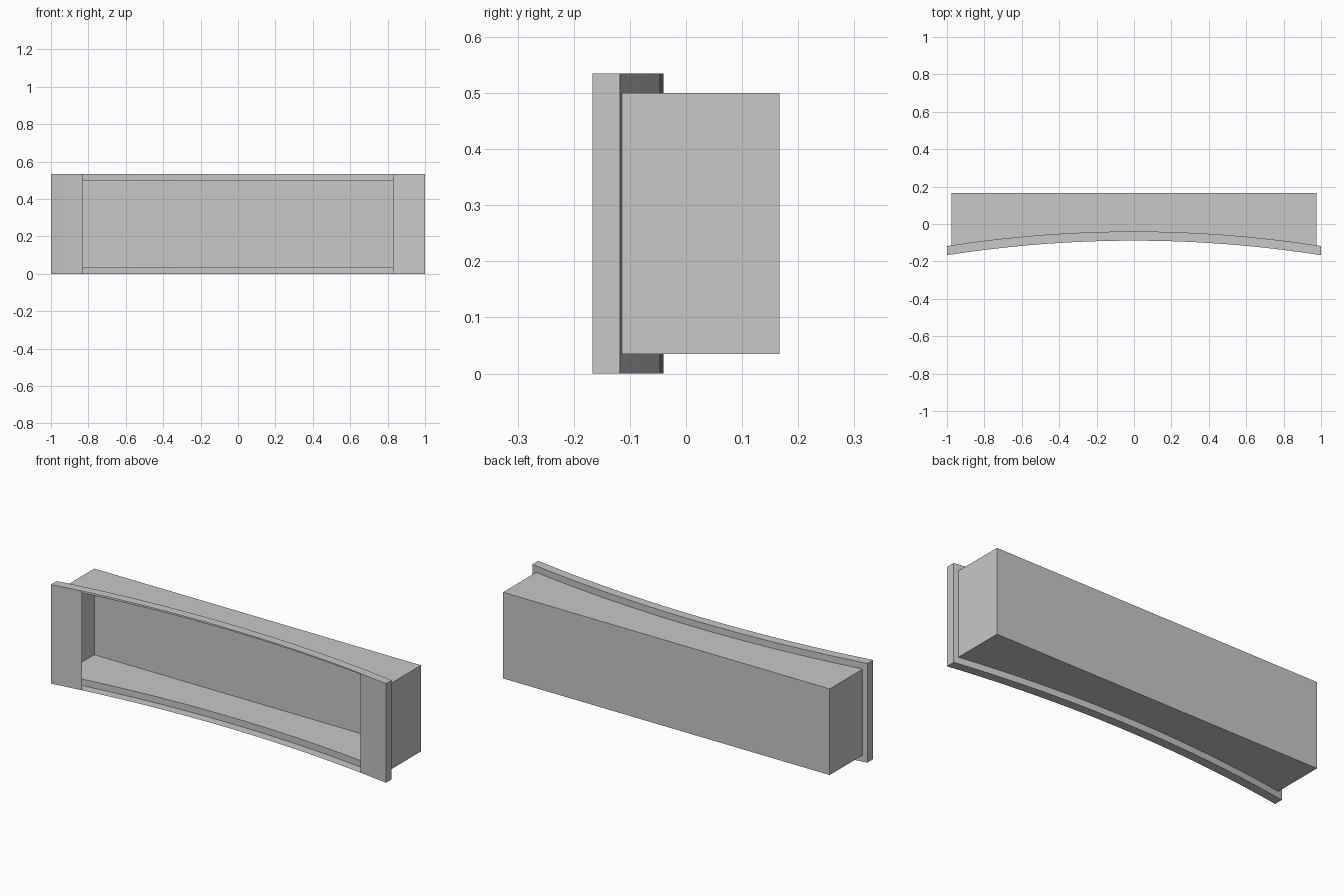
import bpy
import bmesh

cube = bpy.data.objects.get("Cube")
if cube:
    bpy.data.objects.remove(cube, do_unlink=True)

grey = bpy.data.materials.new("plain_grey")
grey.use_nodes = True
colour = (0.58, 0.58, 0.58, 1)
grey.diffuse_color = colour
grey.node_tree.nodes["Principled BSDF"].inputs["Base Color"].default_value = colour

HEIGHT, LOW, HIGH = 0.535, 0.035, 0.5   # flange height, box floor and roof
BOX_X, POST_X, BACK = 0.975, 0.83, 0.167
THICK, SAG, STEPS = 0.049, 0.078, 32

# Stations along the width, including the box sides and the post edges
stations = sorted([-1 + 2 * i / STEPS for i in range(STEPS + 1)]
                  + [s * x for s in (-1, 1) for x in (BOX_X, POST_X)])


def front(x):
    """Front edge of the bowed flange."""
    radius = (1 + SAG ** 2) / (2 * SAG)
    return -BACK + SAG - radius + (radius ** 2 - x ** 2) ** 0.5


def rear(x):
    return front(x) + THICK


def flat_back(x):
    return BACK


def span(lo, hi):
    return [x for x in stations if lo - 1e-6 <= x <= hi + 1e-6]


def strip(bm, xs, edge_a, edge_b):
    """Skin a row of quads between two edges, each given as (depth rule, z)."""
    rows = [[bm.verts.new((x, y(x), z)) for x in xs] for y, z in (edge_a, edge_b)]
    for i in range(len(xs) - 1):
        bm.faces.new((rows[0][i], rows[0][i + 1], rows[1][i + 1], rows[1][i]))


def end_panel(bm, x, y0, y1, z0, z1):
    bm.faces.new([bm.verts.new((x, y, z))
                  for y, z in ((y0, z0), (y1, z0), (y1, z1), (y0, z1))])


def finish(name, bm):
    bmesh.ops.remove_doubles(bm, verts=bm.verts, dist=1e-5)
    bmesh.ops.recalc_face_normals(bm, faces=bm.faces)
    mesh = bpy.data.meshes.new(name)
    bm.to_mesh(mesh)
    bm.free()
    mesh.materials.append(grey)
    obj = bpy.data.objects.new(name, mesh)
    bpy.context.collection.objects.link(obj)


# Thin open box with a straight back and a bowed mouth
bm = bmesh.new()
xs = span(-BOX_X, BOX_X)
strip(bm, xs, (rear, LOW), (flat_back, LOW))
strip(bm, xs, (flat_back, LOW), (flat_back, HIGH))
strip(bm, xs, (flat_back, HIGH), (rear, HIGH))
for x in (-BOX_X, BOX_X):
    end_panel(bm, x, rear(x), BACK, LOW, HIGH)
finish("recess_box", bm)

# Bowed flange: top and bottom edges, ends, rear rim and two front posts
bm = bmesh.new()
for z in (0, HEIGHT):
    strip(bm, stations, (front, z), (rear, z))
strip(bm, stations, (rear, 0), (rear, LOW))
strip(bm, stations, (rear, HIGH), (rear, HEIGHT))
for side in (-1, 1):
    end_panel(bm, side, front(side), rear(side), 0, HEIGHT)
    rim = sorted((side, side * BOX_X))
    strip(bm, span(*rim), (rear, LOW), (rear, HIGH))
    post = sorted((side, side * POST_X))
    strip(bm, span(*post), (front, 0), (front, HEIGHT))
finish("curved_flange", bm)
